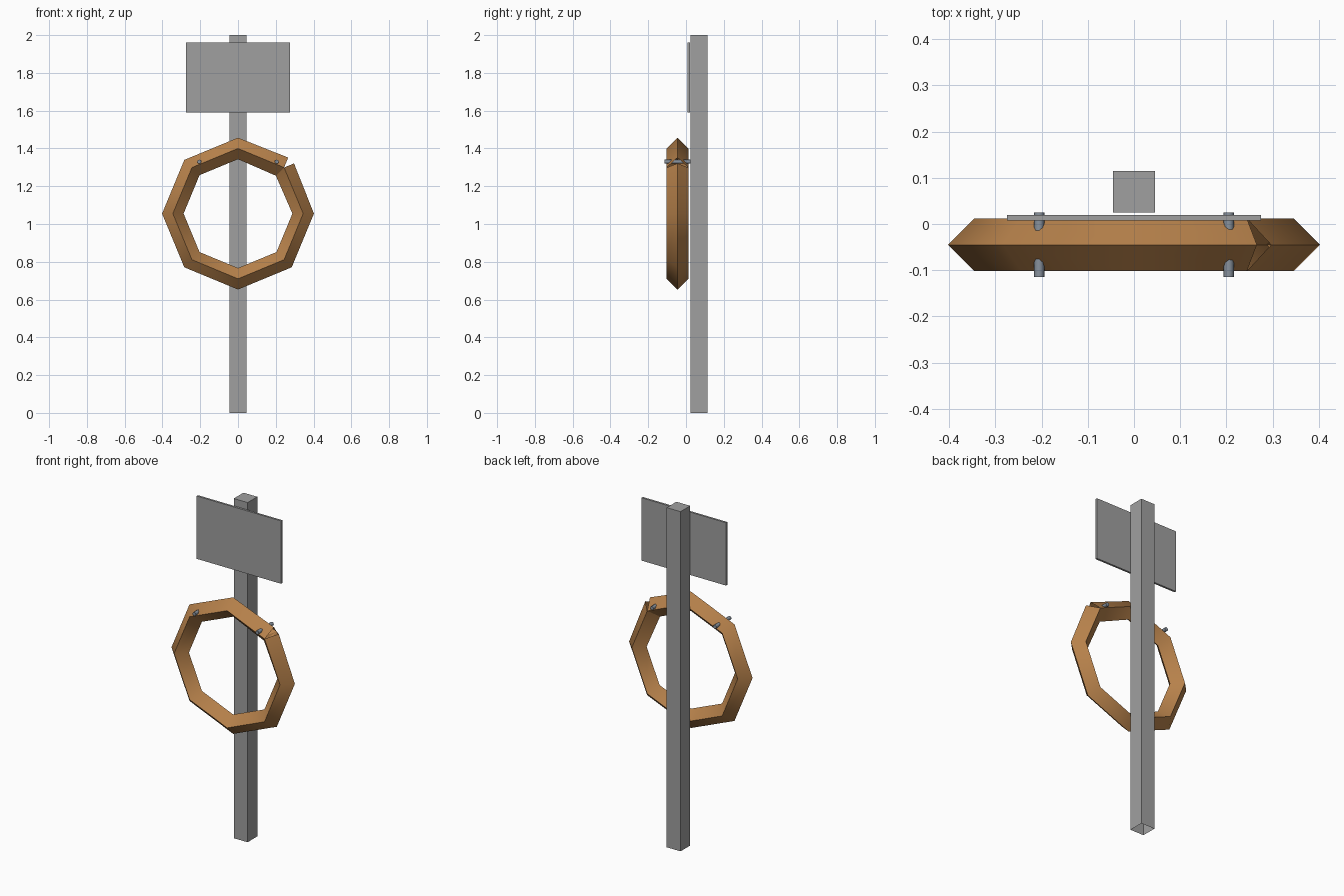
import bpy
import bmesh
from math import sin, cos, pi, radians
from mathutils import Matrix, Vector

default = bpy.data.objects.get("Cube")
if default:
    bpy.data.objects.remove(default, do_unlink=True)


def material(name, colour):
    mat = bpy.data.materials.new(name)
    mat.use_nodes = True
    mat.diffuse_color = (*colour, 1)
    mat.node_tree.nodes["Principled BSDF"].inputs["Base Color"].default_value = (*colour, 1)
    return mat


def finish(name, bm, mat, smooth_angle=None):
    bmesh.ops.recalc_face_normals(bm, faces=bm.faces)
    mesh = bpy.data.meshes.new(name)
    bm.to_mesh(mesh)
    bm.free()
    mesh.materials.append(mat)
    obj = bpy.data.objects.new(name, mesh)
    bpy.context.collection.objects.link(obj)
    if smooth_angle:
        bpy.ops.object.select_all(action='DESELECT')
        obj.select_set(True)
        bpy.context.view_layer.objects.active = obj
        bpy.ops.object.shade_smooth_by_angle(angle=radians(smooth_angle))
    return obj


def box(name, low, high, mat, open_bottom=False):
    low, high = Vector(low), Vector(high)
    bm = bmesh.new()
    place = Matrix.Translation((low + high) / 2) @ Matrix.Diagonal((*(high - low), 1))
    bmesh.ops.create_cube(bm, size=1, matrix=place)
    bmesh.ops.recalc_face_normals(bm, faces=bm.faces)
    if open_bottom:
        bottom = [f for f in bm.faces if f.normal.z < -0.9]
        bmesh.ops.delete(bm, geom=bottom, context='FACES_ONLY')
    return finish(name, bm, mat)


grey = material("post grey", (0.35, 0.35, 0.35))
wood = material("warm brown", (0.47, 0.22, 0.07))
steel = material("blue grey metal", (0.25, 0.29, 0.34))

# Post with an open foot, and the thin board in front of it
box("post", (-0.045, 0.025, 0), (0.045, 0.115, 2), grey, open_bottom=True)
box("sign_board", (-0.275, 0.008, 1.59), (0.275, 0.02, 1.96), grey)

# Eight-segment ring with a diamond section, left open at one corner
RADIUS, TUBE, RING_Y, RING_Z, SIDES = 0.345, 0.057, -0.045, 1.055, 8
step = 2 * pi / SIDES
bm = bmesh.new()
loops = []
for i in range(SIDES + 1):
    angle = pi / 4 + i * step
    # Both end sections stand square to their own segment
    tilt = step / 2 if i == 0 else -step / 2 if i == SIDES else 0
    centre = Vector((RADIUS * cos(angle), RING_Y, RING_Z + RADIUS * sin(angle)))
    outward = Vector((cos(angle + tilt), 0, sin(angle + tilt)))
    depth = Vector((0, 1, 0))
    loops.append([bm.verts.new(centre + TUBE * d)
                  for d in (outward, depth, -outward, -depth)])
for a, b in zip(loops, loops[1:]):
    for k in range(4):
        n = (k + 1) % 4
        bm.faces.new((a[k], a[n], b[n], b[k]))
finish("ring", bm, wood, smooth_angle=60)

# Two pins through the upper part of the ring
for side, x in (("left", 0.205), ("right", -0.205)):
    bm = bmesh.new()
    bmesh.ops.create_cone(bm, cap_ends=True, segments=8, radius1=0.011, radius2=0.011,
                          depth=0.14, matrix=Matrix.Translation((x, -0.045, 1.33))
                          @ Matrix.Rotation(pi / 2, 4, 'X'))
    finish(side + "_pin", bm, steel, smooth_angle=50)
